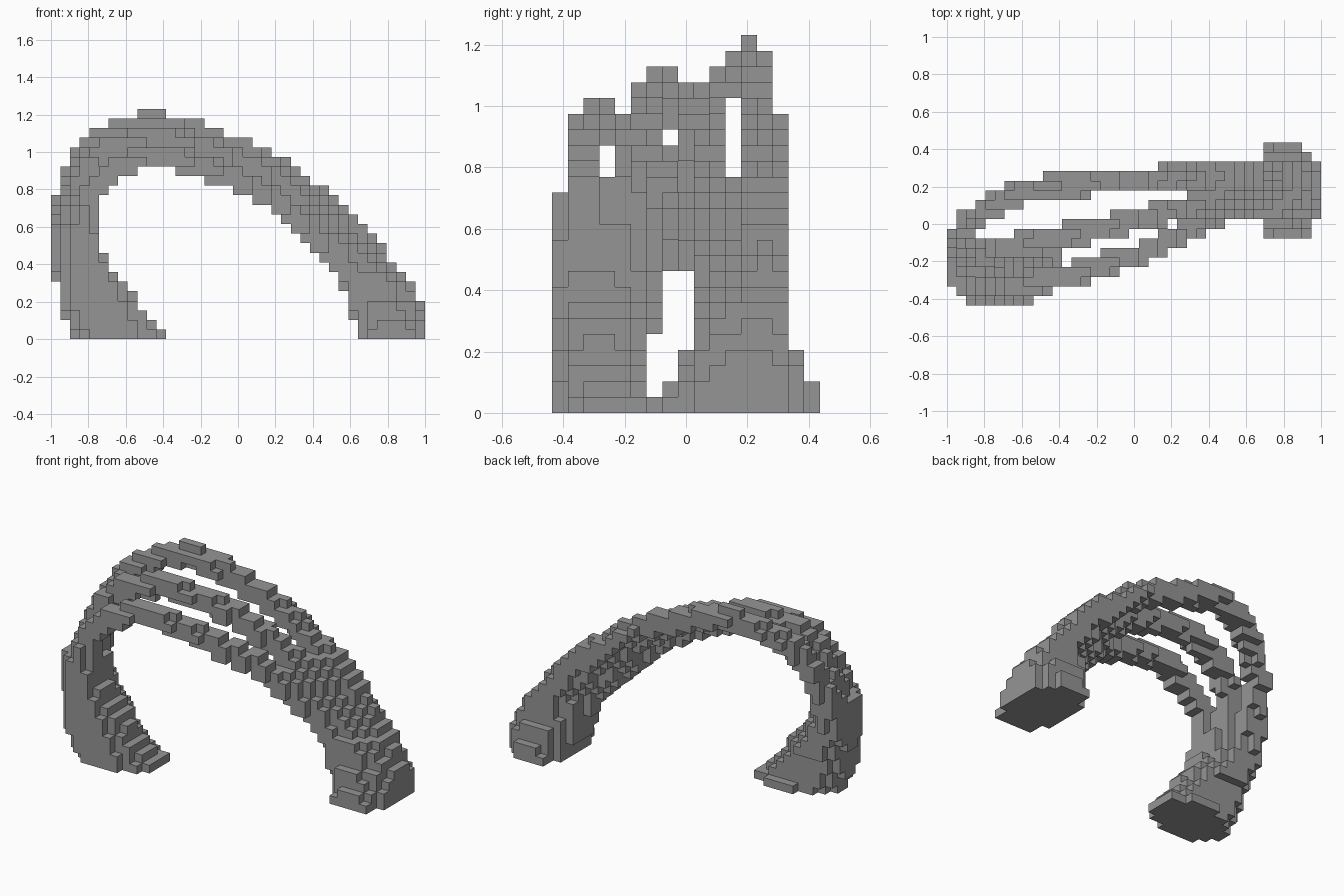
import bpy, bmesh
from mathutils import Vector

cube = bpy.data.objects.get("Cube")
if cube:
    bpy.data.objects.remove(cube, do_unlink=True)

# Block grid
NX, NY, NZ = 39, 17, 24
S = 2 / NX
owner = {}

grey = bpy.data.materials.new("stone grey")
grey.use_nodes = True
grey.diffuse_color = (0.3, 0.3, 0.3, 1)
grey.node_tree.nodes["Principled BSDF"].inputs["Base Color"].default_value = grey.diffuse_color


def centre(i, j, k):
    return Vector(((i + 0.5 - NX / 2) * S, (j + 0.5 - NY / 2) * S, (k + 0.5) * S))


CELLS = {(i, j, k): centre(i, j, k) for i in range(NX) for j in range(NY) for k in range(NZ)}


def stamp(part, p, r):
    """Fill the blocks whose centres lie within r of p."""
    i0, j0, k0 = int((p.x + 1) / S), int(p.y / S + NY / 2), int(p.z / S)
    for i in range(i0 - 3, i0 + 4):
        for j in range(j0 - 3, j0 + 4):
            for k in range(k0 - 3, k0 + 4):
                c = CELLS.get((i, j, k))
                if c and (c - p).length < r:
                    owner.setdefault((i, j, k), part)


def lerp_rows(rows, t):
    """Interpolate rows keyed by their first value."""
    for a, b in zip(rows, rows[1:]):
        if a[0] <= t <= b[0]:
            f = (t - a[0]) / (b[0] - a[0])
            return [u + (v - u) * f for u, v in zip(a, b)]
    return None


def tube(part, pts, r):
    pts = [Vector(p) for p in pts]
    for a, b in zip(pts, pts[1:]):
        n = int((b - a).length / 0.015) + 1
        for s in range(n + 1):
            stamp(part, a.lerp(b, s / n), r)


def leg(part, rows):
    """Stack skewed oval sections given as z, x range, y range, skew."""
    for key, c in CELLS.items():
        row = lerp_rows(rows, c.z)
        if row:
            _, x0, x1, y0, y1, skew = row
            dy = c.y - (y0 + y1) / 2
            u = abs(c.x - skew * dy - (x0 + x1) / 2) * 2 / (x1 - x0)
            v = abs(dy) * 2 / (y1 - y0)
            if u ** 2.1 + v ** 2.1 < 1:
                owner.setdefault(key, part)


# Feet
leg("right_foot", [(0, -.86, -.36, -.44, -.08, .25), (.08, -.92, -.43, -.44, -.11, .15),
                   (.17, -.96, -.52, -.44, -.115, 0), (.25, -.97, -.57, -.44, -.11, -.1),
                   (.29, -.97, -.6, -.44, -.08, -.1), (.4, -1, -.69, -.44, -.08, -.2),
                   (.5, -1, -.74, -.44, -.08, -.25), (.62, -1, -.75, -.43, -.075, -.25)])
leg("left_foot", [(0, .63, 1.01, -.1, .45, 0), (.08, .62, 1.01, -.07, .44, 0),
                  (.16, .58, 1.01, -.02, .39, .1), (.24, .57, .96, .01, .35, .3),
                  (.38, .54, .86, .01, .34, .5)])

# Three strands of the arch, from the left foot over to the right
STRANDS = {
    "back_strand": [(.87, .24, .2), (.79, .25, .35), (.6, .26, .59), (.45, .26, .73),
                    (.2, .25, .92), (0, .235, 1.02), (-.25, .215, 1.11), (-.45, .2, 1.16),
                    (-.65, .15, 1.11), (-.79, .085, 1.03), (-.88, .01, .88), (-.93, -.07, .68),
                    (-.92, -.14, .45)],
    "middle_strand": [(.8, .18, .2), (.7, .17, .37), (.5, .16, .59), (.38, .12, .7),
                      (.22, .075, .82), (.05, .025, .93), (-.15, -.02, 1.01), (-.45, -.08, 1.07),
                      (-.65, -.12, 1.03), (-.8, -.16, .92), (-.88, -.18, .75), (-.88, -.2, .45)],
    "front_strand": [(.72, .11, .2), (.62, .1, .33), (.5, .08, .46), (.38, .025, .58),
                     (.28, -.03, .68), (.18, -.09, .75), (.05, -.155, .82), (-.1, -.205, .89),
                     (-.25, -.245, .94), (-.4, -.28, .98), (-.55, -.31, .96), (-.7, -.33, .87),
                     (-.81, -.335, .73), (-.83, -.35, .58), (-.83, -.35, .45)],
}
for name, pts in STRANDS.items():
    tube(name, pts, 0.064)


# Webs that join neighbouring strands near both feet
def web(part, first, second, axis, lo, hi):
    paths = []
    for name in (first, second):
        pts = [p for p in STRANDS[name] if (p[0] > 0) == (axis == 0)]
        paths.append(sorted((p[axis], *p) for p in pts))
    for s in range(41):
        t = lo + (hi - lo) * s / 40
        a, b = lerp_rows(paths[0], t), lerp_rows(paths[1], t)
        if a and b:
            a, b = Vector(a[1:]), Vector(b[1:])
            for f in (0, .25, .5, .75, 1):
                stamp(part, a.lerp(b, f), 0.075)


web("left_web", "back_strand", "middle_strand", 0, .41, .85)
web("left_web", "middle_strand", "front_strand", 0, .34, .85)
web("right_web", "back_strand", "middle_strand", 2, .46, .68)
web("right_web", "middle_strand", "front_strand", 2, .46, .68)

# Turn each part's exposed block sides into a mesh
SIDES = [(a, d) for a in range(3) for d in (-1, 1)]
for part in sorted(set(owner.values())):
    bm = bmesh.new()
    for key in [k for k, p in owner.items() if p == part]:
        for axis, d in SIDES:
            near = list(key)
            near[axis] += d
            if tuple(near) in owner:
                continue
            n, u, v = Vector(), Vector(), Vector()
            n[axis], u[(axis + 1) % 3], v[(axis + 2) % 3] = d * S / 2, S / 2, d * S / 2
            c = CELLS[key] + n
            bm.faces.new([bm.verts.new(c + q) for q in (-u - v, u - v, u + v, v - u)])
    bmesh.ops.remove_doubles(bm, verts=bm.verts, dist=S / 100)
    mesh = bpy.data.meshes.new(part)
    bm.to_mesh(mesh)
    bm.free()
    mesh.materials.append(grey)
    bpy.context.collection.objects.link(bpy.data.objects.new(part, mesh))
